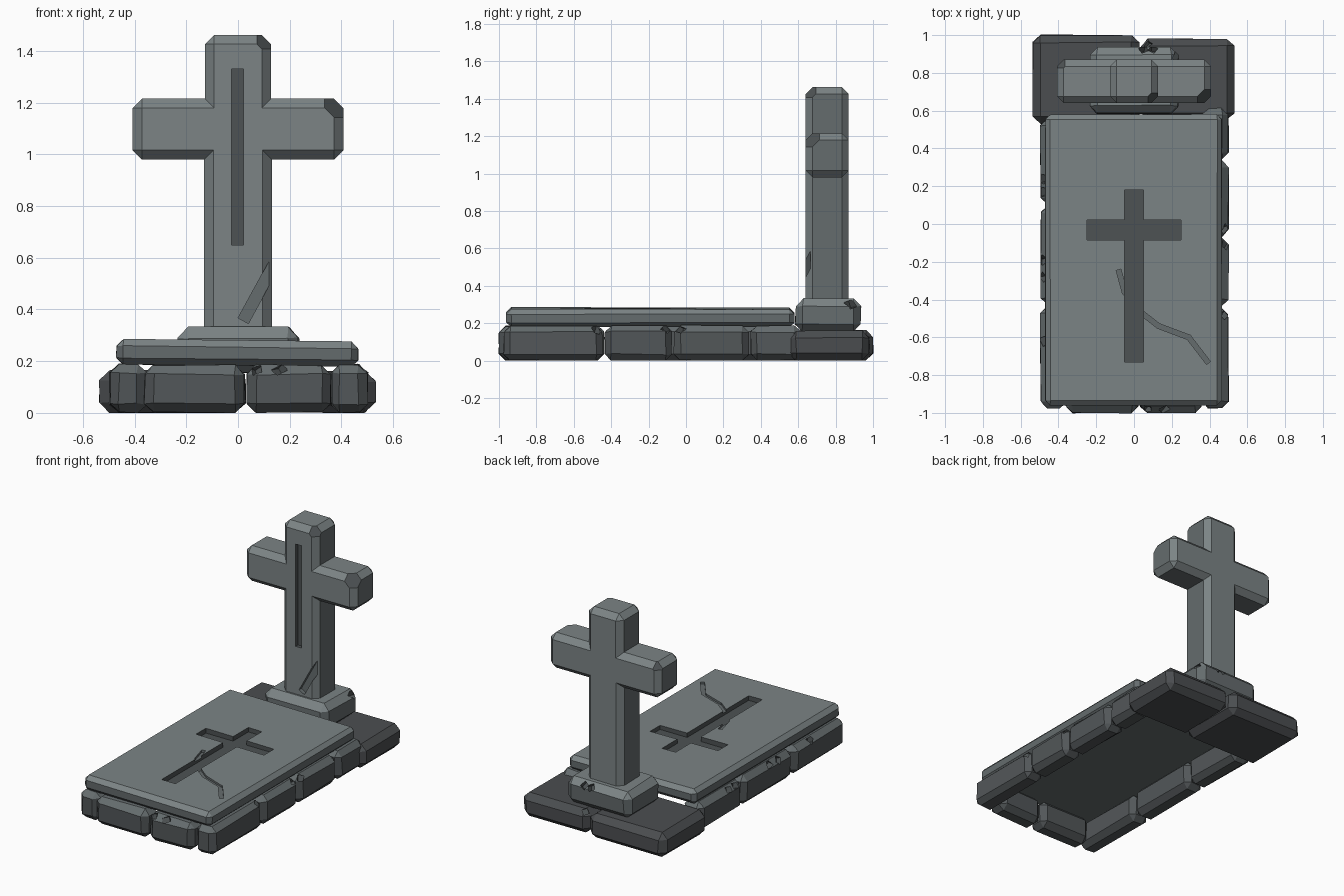
import bpy, bmesh, random
from mathutils import Vector, Matrix, Quaternion

random.seed(4)
cube = bpy.data.objects.get("Cube")
if cube:
    bpy.data.objects.remove(cube, do_unlink=True)


def material(name, r, g, b):
    m = bpy.data.materials.new(name)
    m.use_nodes = True
    m.diffuse_color = (r, g, b, 1)
    m.node_tree.nodes["Principled BSDF"].inputs["Base Color"].default_value = (r, g, b, 1)
    return m


LIGHT, MID, KERB, DARK, CARVED = range(5)
MATS = [
    material("light grey stone", 0.20, 0.23, 0.235),
    material("mid grey stone", 0.13, 0.15, 0.155),
    material("kerb grey stone", 0.085, 0.095, 0.10),
    material("dark base stone", 0.07, 0.075, 0.08),
    material("carved recess", 0.075, 0.085, 0.088),
]


def to_object(name, bm):
    mesh = bpy.data.meshes.new(name)
    bm.to_mesh(mesh)
    bm.free()
    for m in MATS:
        mesh.materials.append(m)
    obj = bpy.data.objects.new(name, mesh)
    bpy.context.scene.collection.objects.link(obj)
    return obj


def paint(bm, top, side):
    bm.normal_update()
    for f in bm.faces:
        f.material_index = top if f.normal.z > 0.3 else side


def block(name, lo, hi, bevel, top, side, wobble=0.004, turn=None):
    """Chamfered stone between two corners, slightly irregular."""
    lo, hi = Vector(lo), Vector(hi)
    bm = bmesh.new()
    bmesh.ops.create_cube(bm, size=1)
    for v in bm.verts:
        v.co = (lo + hi) / 2 + v.co * (hi - lo)
    bmesh.ops.bevel(bm, geom=bm.edges[:], offset=bevel, segments=1, affect='EDGES')
    for v in bm.verts:
        v.co += Vector([random.uniform(-wobble, wobble) for _ in range(3)])
        v.co.z = max(v.co.z, lo.z)
    if turn:
        bmesh.ops.rotate(bm, verts=bm.verts[:], cent=(lo + hi) / 2, matrix=turn)
    paint(bm, top, side)
    return to_object(name, bm)


def cut(obj, centre, size, rot=Quaternion(), mat=CARVED):
    """Carve a rotated box out of a part, colouring the new faces."""
    bm = bmesh.new()
    bmesh.ops.create_cube(bm, size=1)
    for v in bm.verts:
        v.co = Vector(centre) + rot @ (v.co * Vector(size))
    for f in bm.faces:
        f.material_index = mat
    tool = to_object("cutter", bm)
    tool.hide_render = True
    mod = obj.modifiers.new("carve", 'BOOLEAN')
    mod.operation, mod.solver, mod.object = 'DIFFERENCE', 'EXACT', tool
    bpy.context.view_layer.update()
    deps = bpy.context.evaluated_depsgraph_get()
    mesh = bpy.data.meshes.new_from_object(obj.evaluated_get(deps))
    obj.modifiers.clear()
    obj.data = mesh
    bpy.data.objects.remove(tool, do_unlink=True)


def chip(obj, point, normal, size=0.25):
    """Break a corner off along a plane."""
    n = Vector(normal).normalized()
    cut(obj, Vector(point) + n * size / 2, (size,) * 3, n.to_track_quat('Z', 'Y'))


def nick(obj, point, size=0.035):
    """Small notch in an edge."""
    axis = Vector([random.uniform(-1, 1) for _ in range(3)]).normalized()
    cut(obj, point, (size, size * 1.3, size), Quaternion(axis, random.uniform(0.4, 1.2)))


# Kerb stones around the grave
def side_stones(name, x0, x1, ys):
    return [block(f"{name}_{i + 1}", (x0, a + 0.006, 0), (x1, b - 0.006, 0.188), 0.034, MID, KERB)
            for i, (a, b) in enumerate(zip(ys, ys[1:]))]


right_kerb = side_stones("kerb_left_side", 0.36, 0.50, [-0.98, -0.44, -0.07, 0.34, 0.62])
left_kerb = side_stones("kerb_right_side", -0.495, -0.355, [-0.98, -0.43, 0.10, 0.56])
front_kerb = [block(f"kerb_front_{i + 1}", (a, -1, 0), (b, -0.86, 0.185), 0.036, MID, KERB)
              for i, (a, b) in enumerate([(-0.36, 0.025), (0.035, 0.36)])]

for stone, x, y in [(right_kerb[0], 0.48, -0.48), (right_kerb[1], 0.48, -0.11),
                    (right_kerb[2], 0.48, -0.03), (left_kerb[2], -0.475, 0.24),
                    (left_kerb[2], -0.475, 0.17), (left_kerb[1], -0.475, -0.19),
                    (left_kerb[1], -0.475, -0.28), (left_kerb[0], -0.475, -0.62),
                    (front_kerb[1], 0.16, -0.98), (front_kerb[1], 0.07, -0.98)]:
    nick(stone, (x, y, 0.165))

# Plinth behind the grave, two stones
block("plinth_right", (-0.535, 0.53, 0), (0.028, 1.0, 0.165), 0.04, DARK, DARK)
plinth = block("plinth_left", (0.036, 0.55, 0), (0.53, 0.98, 0.16), 0.04, DARK, DARK)
nick(plinth, (0.07, 0.955, 0.15))

# Covering slab with carved cross and crack
slab = block("grave_slab", (-0.47, -0.96, 0.182), (0.465, 0.58, 0.28), 0.026, LIGHT, MID, 0.002,
             Matrix.Rotation(0.011, 3, 'Y'))
path = [Vector((x, y, 0.283)) for x, y in
        [(-0.08, -0.25), (-0.05, -0.36), (0.04, -0.47), (0.13, -0.54), (0.29, -0.60), (0.39, -0.73)]]
for a, b in zip(path, path[1:]):
    d = b - a
    cut(slab, (a + b) / 2, (d.length + 0.015, 0.026, 0.035), Vector((1, 0, 0)).rotation_difference(d), MID)
cut(slab, (0, -0.275, 0.29), (0.10, 0.91, 0.08))
cut(slab, (0, -0.032, 0.29), (0.50, 0.104, 0.0802))

# Pedestal under the cross
pedestal = block("cross_pedestal", (-0.235, 0.585, 0.155), (0.235, 0.935, 0.33), 0.04, LIGHT, MID)
for x, y in [(0.05, 0.92), (0.10, 0.92), (0.22, 0.88)]:
    nick(pedestal, (x, y, 0.30), 0.04)

# Standing cross: outline, extruded and chamfered on its outer edges
half = [(0.131, 0.325), (0.131, 0.98), (0.408, 0.98), (0.408, 1.215), (0.128, 1.215), (0.128, 1.462)]
outline = half + [(-x, z) for x, z in reversed(half)]
bm = bmesh.new()
face = bm.faces.new([bm.verts.new((x, 0.64, z)) for x, z in outline])
ext = bmesh.ops.extrude_face_region(bm, geom=[face])
for v in ext["geom"]:
    if isinstance(v, bmesh.types.BMVert):
        v.co.y = 0.87
bmesh.ops.recalc_face_normals(bm, faces=bm.faces[:])
outer = [e for e in bm.edges if e.calc_face_angle_signed() > 0
         and sum(v.co.z < 0.4 for v in e.verts) < 2
         or abs(e.verts[0].co.y - e.verts[1].co.y) < 0.01 and min(v.co.z for v in e.verts) > 0.4]
bmesh.ops.bevel(bm, geom=outer, offset=0.036, segments=1, affect='EDGES')
bm.normal_update()
for f in bm.faces:
    f.material_index = MID if abs(f.normal.x) > 0.9 or f.normal.z < -0.9 else LIGHT
cross = to_object("standing_cross", bm)

# Groove, broken corners and gash
cut(cross, (-0.002, 0.64, 0.99), (0.045, 0.05, 0.68))
chip(cross, (0.373, 0.677, 1.178), (1, -1, 1))
chip(cross, (0.10, 0.67, 1.43), (1, -1, 1))
chip(cross, (-0.383, 0.843, 1.188), (-1, 1, 1))
cut(cross, (0.085, 0.64, 0.475), (0.045, 0.05, 0.27), Quaternion((0, 1, 0), 0.5), MID)
